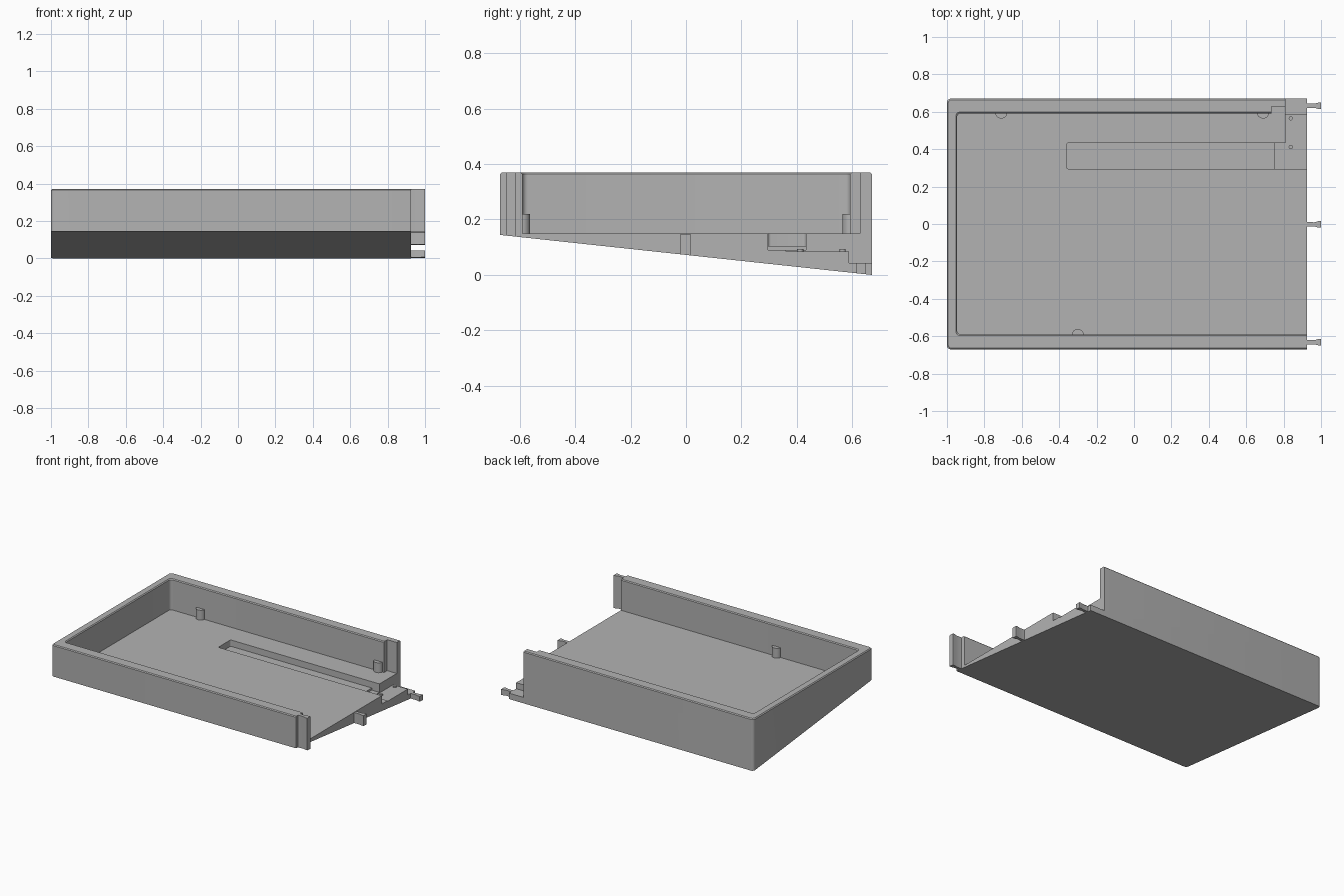
import bpy, bmesh, math

if "Cube" in bpy.data.objects:
    bpy.data.objects.remove(bpy.data.objects["Cube"], do_unlink=True)

HALF_Y, TOP, END = 0.67, 0.37, 0.925
FLOOR = 0.15

grey = bpy.data.materials.new("plain grey")
grey.use_nodes = True
colour = (0.45, 0.45, 0.45, 1)
grey.diffuse_color = colour
grey.node_tree.nodes["Principled BSDF"].inputs["Base Color"].default_value = colour


def underside(y):
    """Height of the sloping base."""
    return 0.144 * (HALF_Y - y) / (2 * HALF_Y)


def finish(name, bm):
    bmesh.ops.recalc_face_normals(bm, faces=bm.faces)
    mesh = bpy.data.meshes.new(name)
    bm.to_mesh(mesh)
    bm.free()
    mesh.materials.append(grey)
    obj = bpy.data.objects.new(name, mesh)
    bpy.context.collection.objects.link(obj)
    return obj


def prism(name, outline, z0, z1, sloped=False):
    """Extrude an outline upwards; the base may follow the slope."""
    bm = bmesh.new()
    low = [bm.verts.new((x, y, underside(y) if sloped else z0)) for x, y in outline]
    high = [bm.verts.new((x, y, z1)) for x, y in outline]
    bm.faces.new(low)
    bm.faces.new(high)
    for i in range(len(outline)):
        j = (i + 1) % len(outline)
        bm.faces.new((low[i], low[j], high[j], high[i]))
    return finish(name, bm)


def box(x0, x1, y0, y1):
    return [(x0, y0), (x1, y0), (x1, y1), (x0, y1)]


def rounded(x0, x1, y0, y1, r):
    """Rectangle with its two -x corners rounded."""
    pts = [(x1, y0), (x1, y1)]
    for cy, start in ((y1 - r, 90), (y0 + r, 180)):
        for k in range(7):
            a = math.radians(start + 15 * k)
            pts.append((x0 + r + r * math.cos(a), cy + r * math.sin(a)))
    return pts


def flare(obj, z, grow):
    """Move the top rim in or out to form a chamfer."""
    bm = bmesh.new()
    bm.from_mesh(obj.data)
    top = [f for f in bm.faces if all(v.co.z > z - 0.001 for v in f.verts)]
    moved = bmesh.ops.extrude_face_region(bm, geom=top)["geom"]
    bmesh.ops.delete(bm, geom=top, context='FACES_ONLY')
    for v in (g for g in moved if isinstance(g, bmesh.types.BMVert)):
        v.co.z += abs(grow)
        v.co.y += grow if v.co.y > 0 else -grow
        if v.co.x < 0:
            v.co.x -= grow
    bmesh.ops.recalc_face_normals(bm, faces=bm.faces)
    bm.to_mesh(obj.data)
    bm.free()


def cut(target, cutter):
    mod = target.modifiers.new("cut", 'BOOLEAN')
    mod.operation, mod.solver, mod.object = 'DIFFERENCE', 'EXACT', cutter
    bpy.context.view_layer.objects.active = target
    bpy.ops.object.modifier_apply(modifier=mod.name)
    bpy.data.objects.remove(cutter, do_unlink=True)


# Wedge-shaped outer shell with a chamfered rim
tray = prism("tray", rounded(-1, END, -HALF_Y, HALF_Y, 0.02), 0, TOP - 0.006, True)
flare(tray, TOP - 0.006, -0.006)

# Main pocket, open at the joining end
pocket = prism("pocket_cutter", rounded(-0.946, 1.2, -0.59, 0.592, 0.02), FLOOR, TOP - 0.006)
flare(pocket, TOP - 0.006, 0.007)
cut(tray, pocket)

# Rear wall recess, lowered corner shelf, and stepped channel
for outline, depth in (
    (box(0.81, 1.2, 0.588, 0.8), 0.042),
    (box(0.735, 0.9, 0.58, 0.628), 0.15),
    (box(0.81, 1.2, 0.36, 0.589), 0.085),
    (rounded(-0.362, 0.8, 0.295, 0.433, 0.012), 0.105),
    (box(0.75, 1.2, 0.295, 0.433), 0.09),
):
    cut(tray, prism("cutter", outline, depth, 0.6))

# Half-round support posts against the long walls
for name, x, y, side in (
    ("rear_left_post", 0.69, 0.594, -1),
    ("rear_right_post", -0.71, 0.594, -1),
    ("front_post", -0.30, -0.592, 1),
):
    arc = [(x + 0.032 * math.cos(math.pi * k / 12),
            y + side * 0.03 * math.sin(math.pi * k / 12)) for k in range(13)]
    prism(name, arc, FLOOR - 0.005, 0.22)

# Flared joining tabs on the open end
for name, y, top in (("front_tab", -0.632, TOP), ("middle_tab", -0.002, FLOOR - 0.002),
                     ("rear_tab", 0.632, 0.042)):
    side = [(END - 0.01, 0.013), (0.965, 0.011), (0.985, 0.017), (1, 0.018)]
    outline = [(x, y - w) for x, w in side] + [(x, y + w) for x, w in reversed(side)]
    prism(name, outline, 0, top, True)

# Small locating pins on the shelf
for name, y in (("rear_pin", 0.565), ("front_pin", 0.412)):
    ring = [(0.838 + 0.011 * math.cos(math.tau * k / 16),
             y + 0.011 * math.sin(math.tau * k / 16)) for k in range(16)]
    prism(name, ring, 0.08, 0.094)

# Smooth the rounded corners and posts
for obj in bpy.context.collection.objects:
    if obj.type == 'MESH' and obj.data.materials and obj.data.materials[0] == grey:
        bpy.ops.object.select_all(action='DESELECT')
        obj.select_set(True)
        bpy.context.view_layer.objects.active = obj
        bpy.ops.object.shade_smooth_by_angle(angle=math.radians(30))
